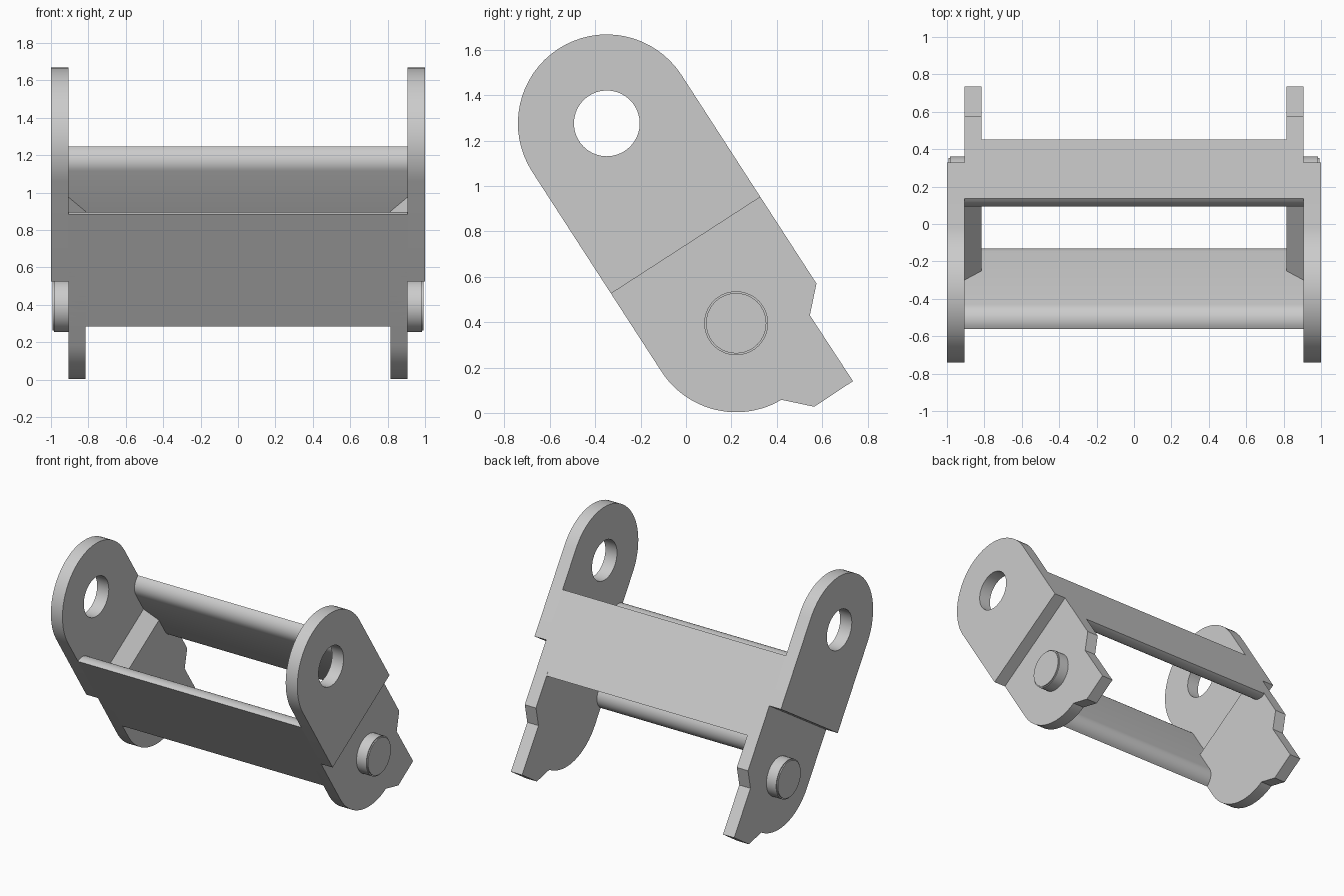
import bpy, bmesh
from math import cos, sin, pi, atan2, radians
from mathutils import Vector

if "Cube" in bpy.data.objects:
    bpy.data.objects.remove(bpy.data.objects["Cube"])

HOLE, PIN = Vector((-0.349, 1.276)), Vector((0.221, 0.395))   # (y, z) pivots
R = 0.392
U = (PIN - HOLE).normalized()          # along the link, downwards
N = Vector((-U.y, U.x))                # towards the back edge
STEP, RAMP = 0.64, 0.55                # distances along the link
X_IN, X_MID, X_OUT = 0.815, 0.906, 1.0


def at(t, s):
    return HOLE + U * t + N * s


def arc(c, r, a0, a1, n):
    return [c + r * Vector((cos(a0 + (a1 - a0) * i / n), sin(a0 + (a1 - a0) * i / n)))
            for i in range(n + 1)]


def circle(c, r, n):
    return arc(c, r, 0, 2 * pi, n)[:-1]


def prism(name, loops, x0, x1, mirror=True, shape=None):
    """Extrude a (y, z) outline, with optional holes, from x0 to x1."""
    bm = bmesh.new()
    edges = []
    for loop in loops:
        vs = [bm.verts.new((x0, p.x, p.y)) for p in loop]
        edges += [bm.edges.new((vs[i - 1], vs[i])) for i in range(len(vs))]
    if len(loops) == 1:
        faces = [bm.faces.new(vs)]
    else:
        res = bmesh.ops.triangle_fill(bm, edges=edges, use_beauty=True)
        faces = [g for g in res["geom"] if isinstance(g, bmesh.types.BMFace)]
    ext = bmesh.ops.extrude_face_region(bm, geom=faces, use_keep_orig=True)
    moved = [g for g in ext["geom"] if isinstance(g, bmesh.types.BMVert)]
    bmesh.ops.translate(bm, verts=moved, vec=(x1 - x0, 0, 0))
    if shape:
        shape(bm)
    bmesh.ops.recalc_face_normals(bm, faces=bm.faces)
    me = bpy.data.meshes.new(name)
    bm.to_mesh(me)
    bm.free()
    ob = bpy.data.objects.new(name, me)
    bpy.context.collection.objects.link(ob)
    if mirror:
        ob.modifiers.new("Mirror", 'MIRROR')
    bpy.ops.object.select_all(action='DESELECT')
    ob.select_set(True)
    bpy.context.view_layer.objects.active = ob
    bpy.ops.object.shade_smooth_by_angle(angle=radians(30))
    return ob


# Upper outer plates with the pivot hole
a = atan2(N.y, N.x)
upper = arc(HOLE, R, a, a + pi, 32) + [at(STEP, -R), at(STEP, R)]
prism("outer_plate", [upper, circle(HOLE, 0.145, 40)], X_MID, X_OUT)

# Lower inner plates with the drive tooth; top inner edge slopes to the outer plate
tooth = [(0.42, 0.058), (0.565, 0.027), (0.736, 0.14), (0.546, 0.43), (0.575, 0.57)]
tooth = [Vector(p) for p in tooth]
end = atan2(tooth[0].y - PIN.y, tooth[0].x - PIN.x)
lower = [at(RAMP, R), at(RAMP, -R)] + arc(PIN, R, a - pi, end, 24)[:-1] + tooth


def slope(bm):
    for v in bm.verts:
        t = (Vector((v.co.y, v.co.z)) - HOLE).dot(U)
        if t < RAMP + 0.01 and v.co.x < X_IN + 0.01:
            v.co += Vector((0, U.x, U.y)) * (STEP - RAMP)


prism("inner_plate", [lower], X_IN, X_MID, shape=slope)


# Pins on the outside of the inner plates
def round_rim(bm):
    rim = [e for e in bm.edges if all(v.co.x > X_MID + 0.01 for v in e.verts)]
    bmesh.ops.bevel(bm, geom=rim, offset=0.008, segments=2, affect='EDGES')


prism("pin", [circle(PIN, 0.141, 40)], X_MID, 0.993, shape=round_rim)


# Cross plates, flush outside and rounded on the inner corners
def cross_plate(name, side, t0, t1, th=0.095):
    pts = []
    for i in range(9):
        b = pi / 2 * i / 8
        pts.append(at(t0 + th - th * cos(b), side * (R - th * sin(b))))
    for i in range(9):
        b = pi / 2 * i / 8
        pts.append(at(t1 - th + th * sin(b), side * (R - th * cos(b))))
    prism(name, [pts], -X_MID, X_MID, mirror=False)


cross_plate("front_cross_plate", -1, 0.215, 0.927)
cross_plate("back_cross_plate", 1, 0.288, 0.87)
